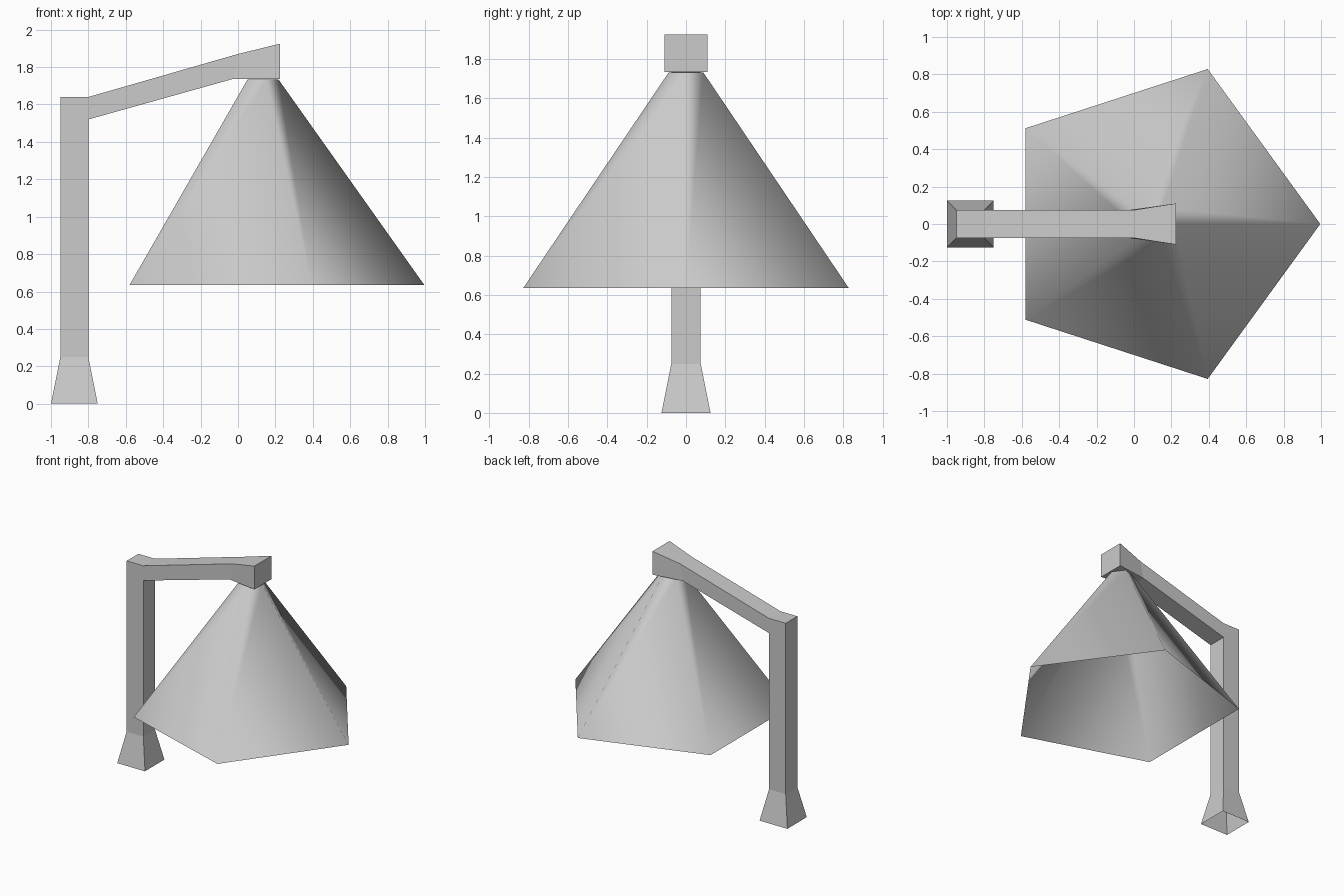
import bpy, bmesh
from math import cos, sin, tau

if "Cube" in bpy.data.objects:
    bpy.data.objects.remove(bpy.data.objects["Cube"])


def make_object(name, bm, smooth=False):
    mesh = bpy.data.meshes.new(name)
    bmesh.ops.remove_doubles(bm, verts=bm.verts[:], dist=0.0005)
    bmesh.ops.recalc_face_normals(bm, faces=bm.faces[:])
    for f in bm.faces:
        f.smooth = smooth
    bm.to_mesh(mesh)
    bm.free()
    obj = bpy.data.objects.new(name, mesh)
    bpy.context.collection.objects.link(obj)
    return obj


def loft(name, rings, cap_end=False, smooth=False):
    """Skin a list of equal-length point rings; the start stays open."""
    bm = bmesh.new()
    loops = [[bm.verts.new(p) for p in ring] for ring in rings]
    n = len(loops[0])
    for a, b in zip(loops, loops[1:]):
        for i in range(n):
            j = (i + 1) % n
            bm.faces.new((a[i], a[j], b[j], b[i]))
    if cap_end:
        bm.faces.new(loops[-1])
    bmesh.ops.dissolve_degenerate(bm, edges=bm.edges[:], dist=0.0005)
    return make_object(name, bm, smooth)


# Post and arm: outer x, z / inner x, z / half width along one bent path
sections = [
    (-1.00, 0.00, -0.75, 0.00, 0.125),
    (-0.95, 0.25, -0.80, 0.25, 0.075),
    (-0.95, 1.64, -0.80, 1.52, 0.075),
    (-0.80, 1.64, -0.80, 1.52, 0.075),
    (0.00, 1.87, -0.025, 1.737, 0.075),
    (0.225, 1.925, 0.225, 1.735, 0.11),
]
loft("post_and_arm",
     [[(ox, -w, oz), (ix, -w, iz), (ix, w, iz), (ox, w, oz)]
      for ox, oz, ix, iz, w in sections], cap_end=True)


# Lampshade: five-sided open cone, smooth shaded
def pentagon(cx, radius, z):
    return [(cx + radius * cos(tau * i / 5), radius * sin(tau * i / 5), z)
            for i in range(5)]


loft("lampshade", [pentagon(0.125, 0.871, 0.635), pentagon(0.125, 0.092, 1.733)],
     smooth=True)
